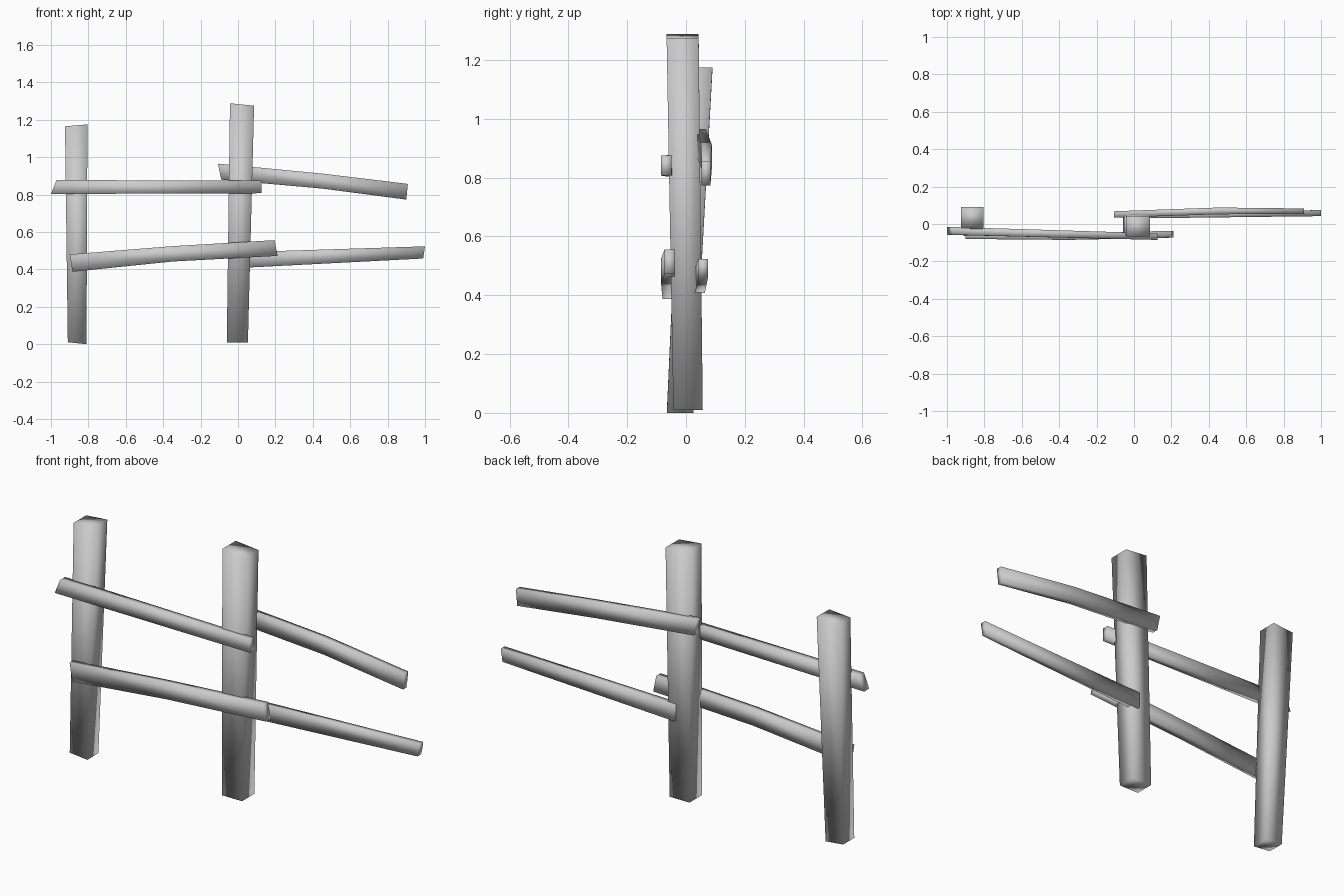
import bpy
import bmesh

if "Cube" in bpy.data.objects:
    bpy.data.objects.remove(bpy.data.objects["Cube"])


def loft(name, rings):
    """Skin a chain of four-cornered sections, cap both ends, shade smooth."""
    bm = bmesh.new()
    loops = [[bm.verts.new(p) for p in ring] for ring in rings]
    for a, b in zip(loops, loops[1:]):
        for i in range(4):
            j = (i + 1) % 4
            bm.faces.new((a[i], a[j], b[j], b[i]))
    bm.faces.new(loops[0][::-1])
    bm.faces.new(loops[-1])
    bmesh.ops.recalc_face_normals(bm, faces=bm.faces)
    for f in bm.faces:
        f.smooth = True
    mesh = bpy.data.meshes.new(name)
    bm.to_mesh(mesh)
    bm.free()
    obj = bpy.data.objects.new(name, mesh)
    bpy.context.collection.objects.link(obj)
    return obj


def post(name, sections):
    # section: x min, x max, y min, y max, z at left, z at right
    loft(name, [[(x0, y0, zl), (x1, y0, zr), (x1, y1, zr), (x0, y1, zl)]
                for x0, x1, y0, y1, zl, zr in sections])


def rail(name, sections):
    # section: x at bottom, x at top, y min, y max, z bottom, z top
    loft(name, [[(xb, y0, z0), (xb, y1, z0), (xt, y1, z1), (xt, y0, z1)]
                for xb, xt, y0, y1, z0, z1 in sections])


# Leaning, slightly tapered posts
post("left_post", [(-0.91, -0.81, -0.065, 0.025, 0.01, 0.0),
                   (-0.925, -0.805, -0.012, 0.09, 1.165, 1.175)])
post("middle_post", [(-0.06, 0.053, -0.043, 0.057, 0.01, 0.01),
                     (-0.043, 0.086, -0.066, 0.043, 1.288, 1.275)])

# Front rails, spanning between the posts
rail("left_upper_rail", [(-1.0, -0.97, -0.058, -0.016, 0.803, 0.877),
                         (0.125, 0.125, -0.085, -0.05, 0.807, 0.875)])
rail("left_lower_rail", [(-0.885, -0.9, -0.08, -0.05, 0.387, 0.48),
                         (-0.35, -0.35, -0.085, -0.047, 0.442, 0.524),
                         (0.212, 0.195, -0.073, -0.037, 0.472, 0.556)])

# Back rails, free at the right end
rail("right_upper_rail", [(-0.09, -0.107, 0.034, 0.068, 0.88, 0.965),
                          (0.45, 0.45, 0.052, 0.088, 0.832, 0.912),
                          (0.9, 0.908, 0.053, 0.083, 0.773, 0.857)])
rail("right_lower_rail", [(0.02, 0.02, 0.03, 0.064, 0.408, 0.492),
                          (0.99, 1.0, 0.042, 0.074, 0.458, 0.523)])
